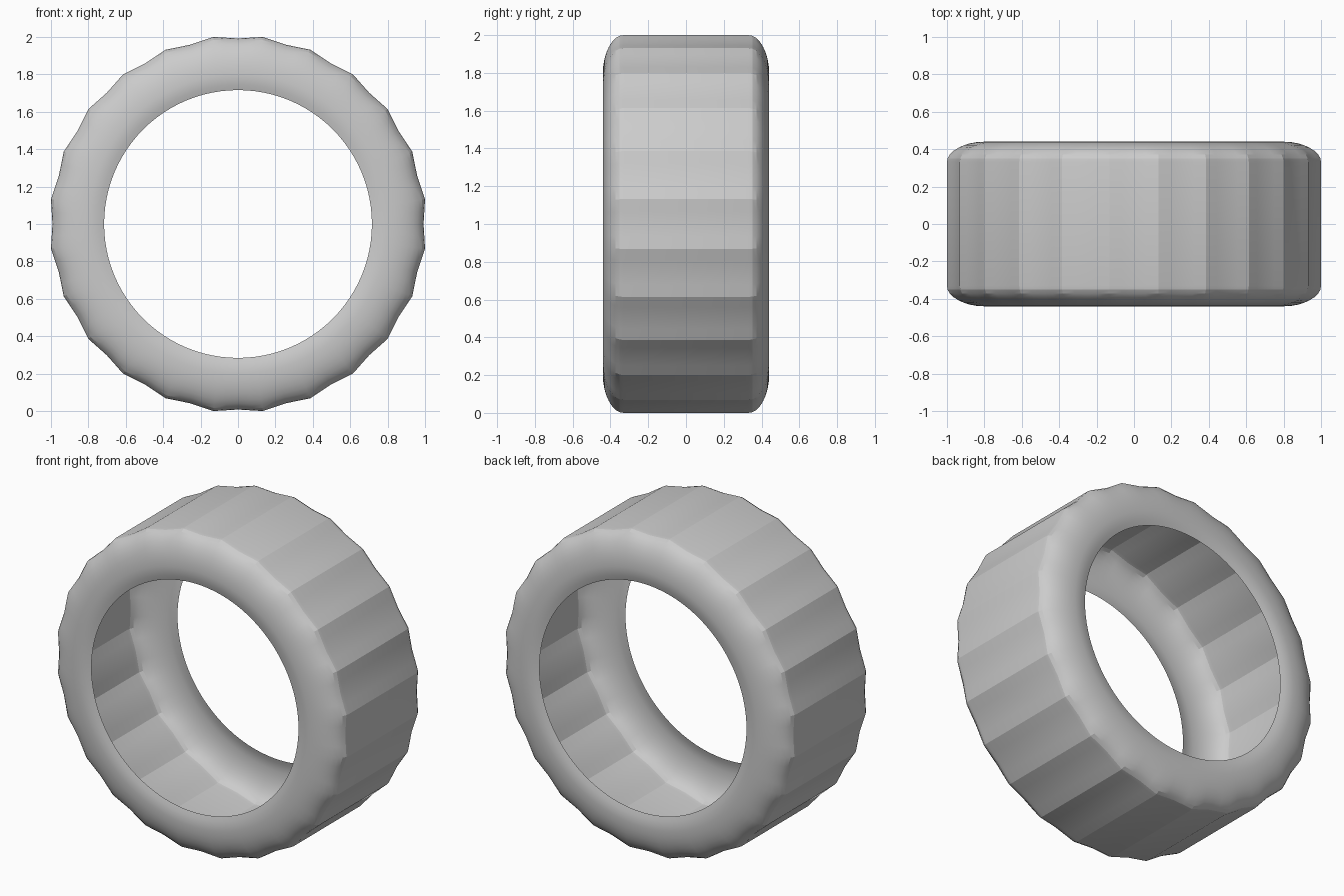
import bpy, bmesh
from math import pi, sin, cos, radians

cube = bpy.data.objects.get("Cube")
if cube:
    bpy.data.objects.remove(cube, do_unlink=True)

FACETS = 24        # flat tread panels around the tyre
STEPS = 4          # columns per panel
HALF = pi / FACETS
DIP = 0.008        # hollow in the middle of each panel
COLS = FACETS * STEPS


def mat(name, rgb):
    m = bpy.data.materials.new(name)
    m.use_nodes = True
    m.diffuse_color = (*rgb, 1)
    m.node_tree.nodes["Principled BSDF"].inputs["Base Color"].default_value = (*rgb, 1)
    return m


def panel_scale(col):
    """Radius factor of the panelled outline at a column."""
    a = (col % STEPS) / STEPS * 2 * HALF - HALF
    return 1 / cos(a) - DIP * (1 + cos(pi * a / HALF)) / 2


# Half cross-section as (y, radius, panel strength): bead, sidewall, shoulder, tread
half = [(0.425, 0.716, 0), (0.434, 0.745, 0), (0.439, 0.775, 0)]
for i in range(9):
    t = radians(90 * i / 8)
    half.append((0.33 + 0.11 * cos(t), 0.80 + 0.20 * sin(t), min(1, max(0, (i - 1) / 5))))
profile = half + [(-y, r, w) for y, r, w in reversed(half)]

# Open, hollow tyre shell
bm = bmesh.new()
rings = []
for y, r, w in profile:
    ring = []
    for c in range(COLS):
        ang = pi / 2 - HALF + 2 * pi * c / COLS
        rad = r * (1 + w * (panel_scale(c) - 1))
        ring.append(bm.verts.new((rad * cos(ang), y, 1 + rad * sin(ang))))
    rings.append(ring)
for a, b in zip(rings, rings[1:]):
    for c in range(COLS):
        d = (c + 1) % COLS
        bm.faces.new((a[c], a[d], b[d], b[c]))
bmesh.ops.recalc_face_normals(bm, faces=bm.faces)
# Normals point away from the hollow
if sum(f.normal.y * f.calc_center_median().y for f in bm.faces) < 0:
    bmesh.ops.reverse_faces(bm, faces=bm.faces)
mesh = bpy.data.meshes.new("tyre")
bm.to_mesh(mesh)
bm.free()

tyre = bpy.data.objects.new("tyre", mesh)
bpy.context.collection.objects.link(tyre)
mesh.materials.append(mat("plain grey", (0.6, 0.6, 0.6)))
bpy.ops.object.select_all(action="DESELECT")
tyre.select_set(True)
bpy.context.view_layer.objects.active = tyre
bpy.ops.object.shade_smooth_by_angle(angle=radians(16))
